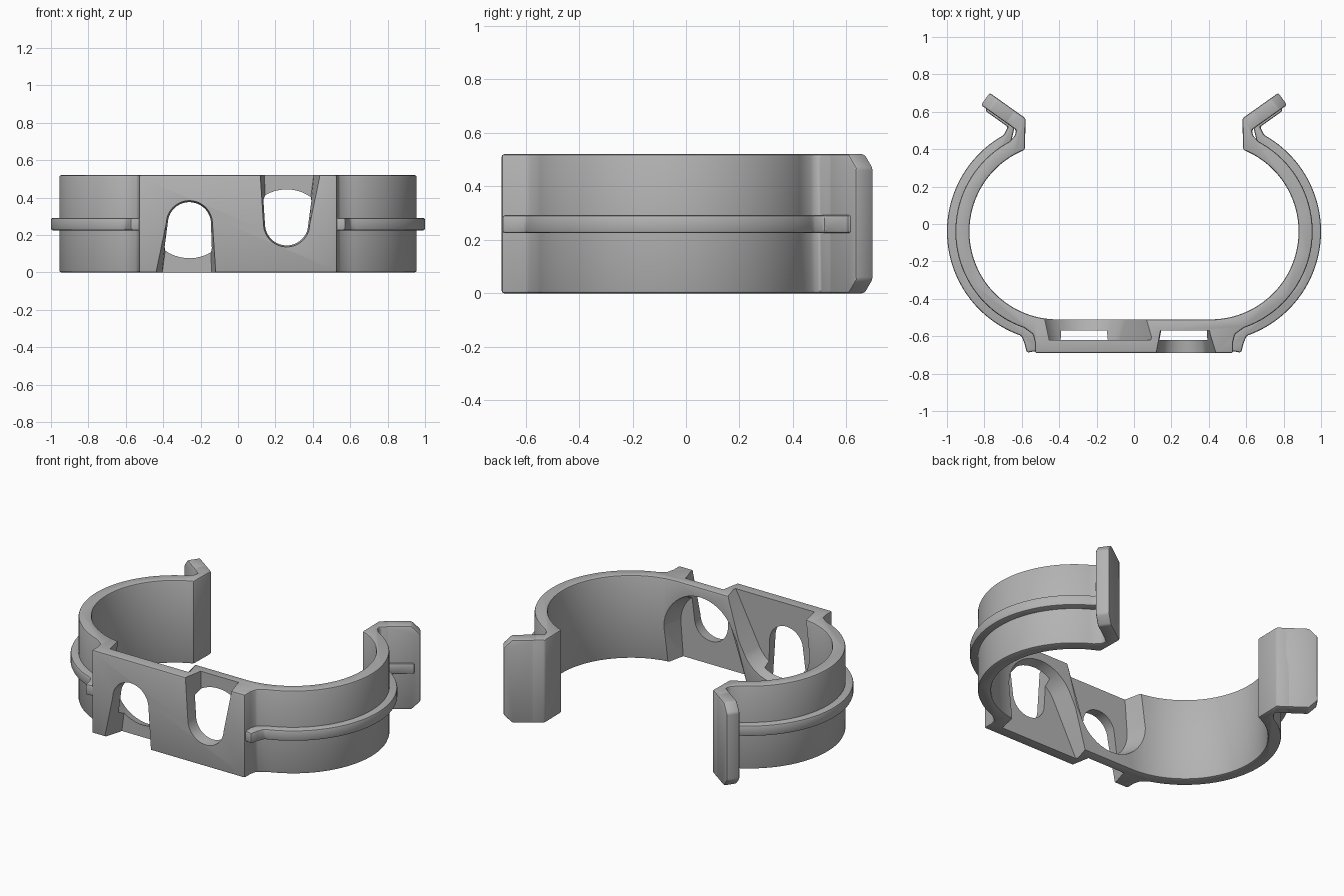
import bpy, bmesh, math
from mathutils import Vector

cube = bpy.data.objects.get("Cube")
if cube:
    bpy.data.objects.remove(cube, do_unlink=True)

H = 0.52                      # overall height
CX, CY = 0.41, -0.04          # centre of each side arc

grey = bpy.data.materials.new("grey plastic")
grey.use_nodes = True
grey.diffuse_color = (0.45, 0.45, 0.45, 1)
grey.node_tree.nodes["Principled BSDF"].inputs["Base Color"].default_value = (0.45, 0.45, 0.45, 1)


def arc(cx, cy, r, a0, a1, n):
    angles = [math.radians(a0 + (a1 - a0) * i / n) for i in range(n + 1)]
    return [(cx + r * math.cos(a), cy + r * math.sin(a)) for a in angles]


def loft(name, ring_a, ring_b):
    """Closed solid between two matching rings of 3D points."""
    bm = bmesh.new()
    a = [bm.verts.new(p) for p in ring_a]
    b = [bm.verts.new(p) for p in ring_b]
    n = len(a)
    bm.faces.new(a)
    bm.faces.new(b)
    for i in range(n):
        j = (i + 1) % n
        bm.faces.new((a[i], a[j], b[j], b[i]))
    bmesh.ops.recalc_face_normals(bm, faces=bm.faces)
    mesh = bpy.data.meshes.new(name)
    bm.to_mesh(mesh)
    bm.free()
    mesh.materials.append(grey)
    obj = bpy.data.objects.new(name, mesh)
    bpy.context.collection.objects.link(obj)
    return obj


def prism(name, pts, z0, z1):
    return loft(name, [(x, y, z0) for x, y in pts], [(x, y, z1) for x, y in pts])


def bevel(obj, width):
    m = obj.modifiers.new("soft edges", 'BEVEL')
    m.width, m.segments, m.limit_method = width, 2, 'ANGLE'
    m.angle_limit = math.radians(30)


def finish(obj):
    """Bake the modifiers and smooth the curved faces."""
    graph = bpy.context.evaluated_depsgraph_get()
    obj.data = bpy.data.meshes.new_from_object(obj.evaluated_get(graph))
    obj.modifiers.clear()
    bpy.ops.object.select_all(action='DESELECT')
    obj.select_set(True)
    bpy.context.view_layer.objects.active = obj
    bpy.ops.object.shade_smooth_by_angle(angle=math.radians(32))


# Flange frame: runs along `along`, thickness along `out`
corner = Vector((0.58, 0.565))
along = Vector((0.19, 0.135)).normalized()
out = Vector((along.y, -along.x))
THICK, LENGTH = 0.08, 0.235


def flange_point(s, t):
    return tuple(corner + along * s + out * t)


# Clip body: base block, two curved arms and the bent arm ends
half = arc(CX, CY, 0.47, -90, 68.4, 44)
half += [tuple(corner), flange_point(0.08, 0), flange_point(0.08, THICK), flange_point(0.005, THICK)]
half += [(0.635, 0.475)]
half += arc(CX, CY, 0.545, 62, -71, 40)
half += [(0.54, -0.59), (0.53, -0.63), (0.53, -0.69)]
body = prism("clip_body", half + [(-x, y) for x, y in reversed(half)], 0, H)
bevel(body, 0.01)

# Tapered slots in the base, each repeated by a half turn about the y axis
def slot_outline(cx, cz, r, a0, a1, left, right):
    return [(left, H + 0.04)] + arc(cx, cz, r, a0, a1, 20) + [(right, H + 0.04)]


def cut_pair(name, near, y_near, deep, y_deep):
    for turned in (False, True):
        def place(pts, y):
            return [(-x, y, H - z) if turned else (x, y, z) for x, z in pts]
        cutter = loft(name, place(near, y_near), place(deep, y_deep))
        cutter.hide_render = True
        cutters.append(cutter)
        m = body.modifiers.new("slot", 'BOOLEAN')
        m.operation, m.solver, m.object = 'DIFFERENCE', 'EXACT', cutter


cutters = []
cut_pair("front_slot_cutter",
         slot_outline(0.26, 0.26, 0.125, 187, 346, 0.115, 0.45), -0.70,
         slot_outline(0.26, 0.26, 0.11, 187, 346, 0.14, 0.41), -0.57)
cut_pair("rear_pocket_cutter",
         slot_outline(-0.26, 0.30, 0.25, 180, 333, -0.48, 0.07), -0.48,
         slot_outline(-0.26, 0.30, 0.21, 180, 333, -0.45, 0.11), -0.62)
finish(body)
for c in cutters:
    bpy.data.objects.remove(c, do_unlink=True)

# Mirrored parts: raised rib around each arm, and the flared flange with cut corners
rib_pts = arc(CX, CY, 0.59, -71, 61, 44)
rib_pts += [flange_point(s, t) for s, t in ((0.05, 0.092), (0.2, 0.092), (0.2, 0.05), (0.03, 0.05))]
rib_pts += arc(CX, CY, 0.51, 60, -75, 40)
rib_pts += [(0.50, -0.60), (0.50, -0.675), (0.573, -0.688), (0.585, -0.64)]

cut = 0.05
flange_side = [(0.04, 0), (LENGTH - cut, 0), (LENGTH, cut),
               (LENGTH, H - cut), (LENGTH - cut, H), (0.04, H)]


def flange_ring(t, flip):
    ring = []
    for s, z in flange_side:
        x, y = flange_point(s, t)
        ring.append((flip * x, y, z))
    return ring


for side, flip in (("left", 1), ("right", -1)):
    rib = prism(side + "_rib", [(flip * x, y) for x, y in rib_pts], 0.225, 0.292)
    bevel(rib, 0.01)
    finish(rib)
    flange = loft(side + "_flange", flange_ring(0, flip), flange_ring(THICK, flip))
    bevel(flange, 0.01)
    finish(flange)
